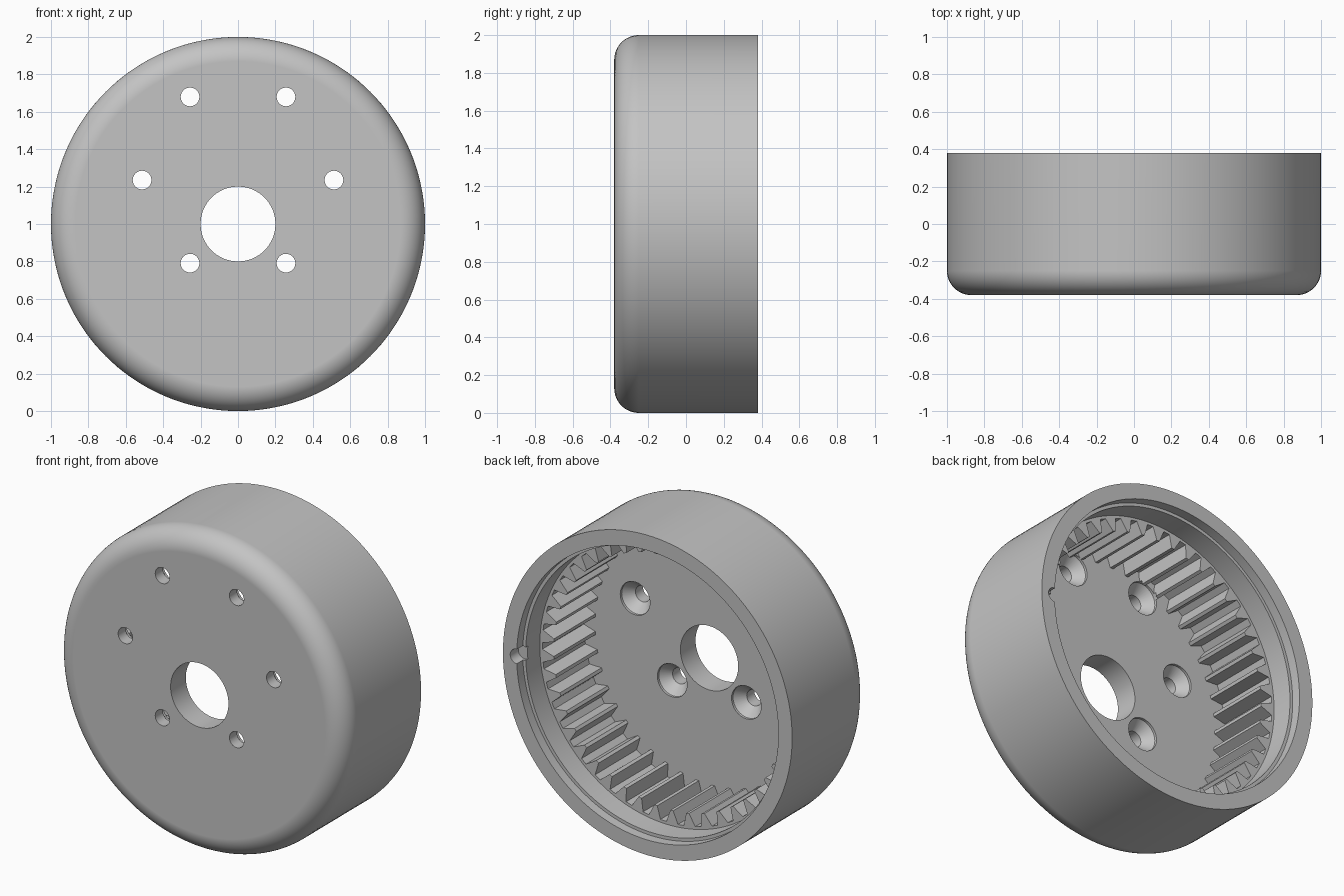
import bpy, bmesh
from math import sin, cos, pi, radians

default = bpy.data.objects.get("Cube")
if default:
    bpy.data.objects.remove(default)

MID_Z = 1.0
BACK, FRONT, FLOOR, LEDGE = 0.38, -0.38, -0.23, 0.18

grey = bpy.data.materials.new("plain grey")
grey.use_nodes = True
colour = (0.55, 0.55, 0.55, 1)
grey.diffuse_color = colour
grey.node_tree.nodes["Principled BSDF"].inputs["Base Color"].default_value = colour


def circle(r, n):
    """Polar outline of a circle as (radius, angle) pairs."""
    return [(r, 2 * pi * i / n) for i in range(n)]


def loft(name, sections, cx=0.0, cz=MID_Z):
    """Closed solid along y through (polar outline, y) sections."""
    bm = bmesh.new()
    rings = [[bm.verts.new((cx + r * cos(a), y, cz + r * sin(a))) for r, a in outline]
             for outline, y in sections]
    for low, high in zip(rings, rings[1:]):
        for i in range(len(low)):
            j = (i + 1) % len(low)
            bm.faces.new((low[i], low[j], high[j], high[i]))
    bm.faces.new(rings[0])
    bm.faces.new(rings[-1])
    bmesh.ops.recalc_face_normals(bm, faces=bm.faces)
    mesh = bpy.data.meshes.new(name)
    bm.to_mesh(mesh)
    bm.free()
    mesh.materials.append(grey)
    obj = bpy.data.objects.new(name, mesh)
    bpy.context.collection.objects.link(obj)
    return obj


def lathe(name, profile, n, cx=0.0, cz=MID_Z):
    return loft(name, [(circle(r, n), y) for r, y in profile], cx, cz)


# Drum with rounded front edge and stepped rear recess
FILLET, STEPS = 0.13, 12
profile = []
for i in range(STEPS + 1):
    t = pi / 2 * i / STEPS
    profile.append((1 - FILLET + FILLET * sin(t), FRONT + FILLET - FILLET * cos(t)))
profile += [(1, BACK), (0.905, BACK), (0.905, 0.32), (0.885, 0.32), (0.885, LEDGE)]
housing = lathe("ring_gear_housing", profile, 144)

# Toothed cavity: gaps reach the root radius, teeth reach inward to the tip radius
TEETH, ROOT, TIP = 45, 0.868, 0.79
outline = []
for k in range(TEETH):
    for r, part in ((ROOT, -0.17), (ROOT, 0.17), (TIP, 0.41), (TIP, 0.59)):
        outline.append((r, 2 * pi * (k + part) / TEETH))
cutters = [loft("tooth_cutter", [(outline, FLOOR), (outline, LEDGE + 0.05)])]

# Centre bore
cutters.append(lathe("bore_cutter", [(0.2, -0.5), (0.2, 0)], 64))

# Six screw holes, countersunk from inside, on a raised bolt circle
for k in range(6):
    a = k * pi / 3
    cutters.append(lathe(
        "screw_cutter",
        [(0.05, -0.5), (0.05, FLOOR - 0.075), (0.103, FLOOR - 0.015), (0.103, FLOOR + 0.02)],
        32, 0.513 * cos(a), 1.235 + 0.513 * sin(a)))

# Round locating notch in the rear rim
cutters.append(lathe("notch_cutter", [(0.045, 0.3), (0.045, 0.5)], 24, 0.905))

for cutter in cutters:
    cutter.hide_render = True
    mod = housing.modifiers.new("cut", 'BOOLEAN')
    mod.operation, mod.solver, mod.object = 'DIFFERENCE', 'EXACT', cutter

# Bake the cuts and drop the cutters
graph = bpy.context.evaluated_depsgraph_get()
baked = bpy.data.meshes.new_from_object(housing.evaluated_get(graph))
housing.modifiers.clear()
housing.data = baked
for cutter in cutters:
    bpy.data.objects.remove(cutter)

# Smooth round walls, keep crisp edges and flat faces
bpy.ops.object.select_all(action='DESELECT')
housing.select_set(True)
bpy.context.view_layer.objects.active = housing
bpy.ops.object.shade_smooth_by_angle(angle=radians(30))
flat = housing.modifiers.new("flat_faces", 'WEIGHTED_NORMAL')
flat.keep_sharp = True
